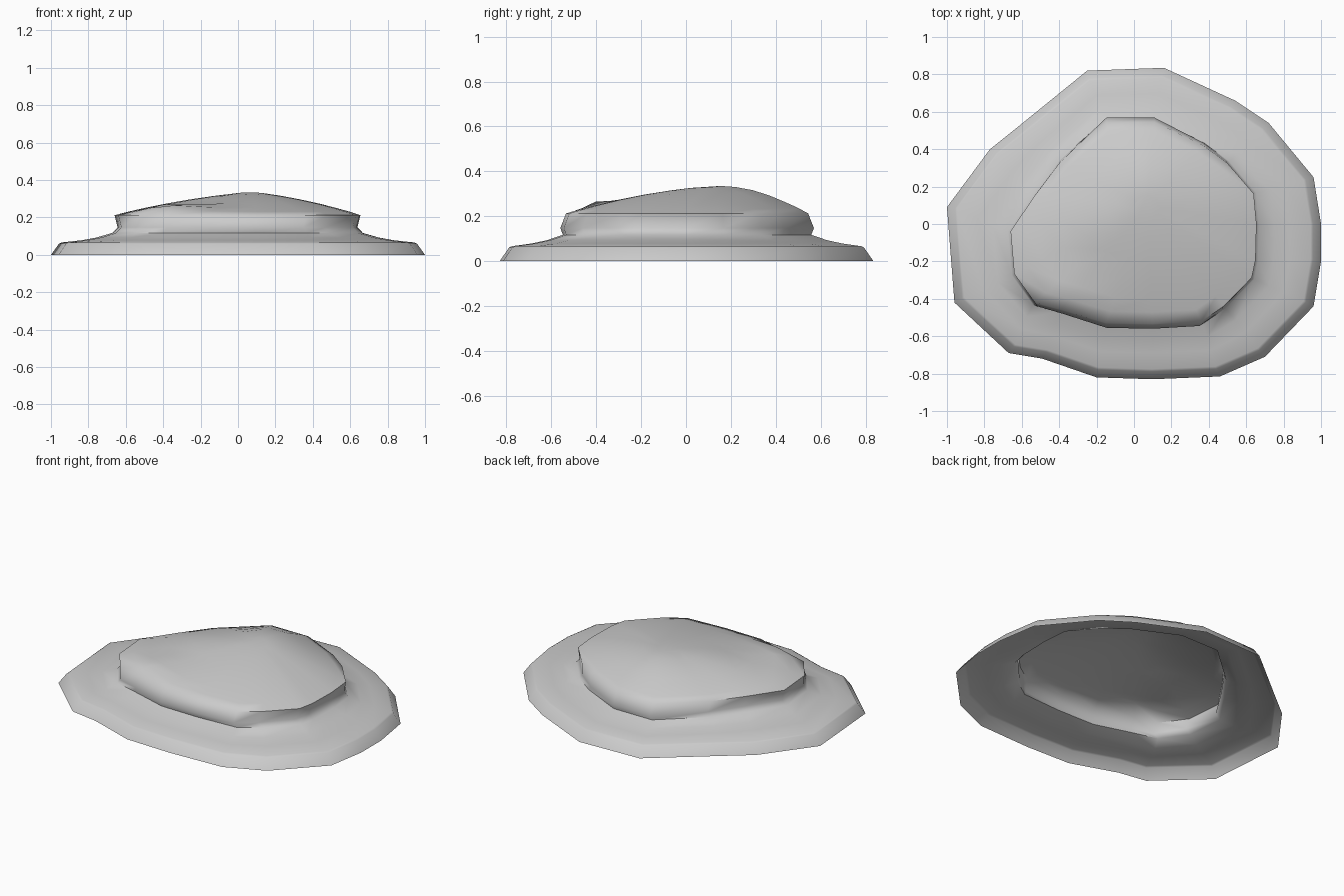
import bpy, bmesh, math
from mathutils import Vector

if "Cube" in bpy.data.objects:
    bpy.data.objects.remove(bpy.data.objects["Cube"])

# Matching outlines of the brim edge and the dome wall (clockwise from the back)
OUTER = [(.16, .835), (.54, .66), (.72, .54), (.96, .25), (1, 0), (1, -.2), (.96, -.44),
         (.70, -.71), (.46, -.815), (.1, -.83), (-.20, -.82), (-.49, -.72), (-.67, -.69),
         (-.96, -.42), (-1, .09), (-.77, .40), (-.62, .52), (-.25, .82)]
INNER = [(.11, .57), (.37, .44), (.50, .34), (.64, .17), (.655, 0), (.65, -.2), (.63, -.30),
         (.48, -.46), (.36, -.545), (.1, -.56), (-.15, -.555), (-.39, -.48), (-.53, -.44),
         (-.64, -.28), (-.66, -.04), (-.53, .16), (-.40, .34), (-.15, .57)]
N = len(OUTER)
PEAK = Vector((.07, .1))


def scaled(points, sx, sy):
    return [Vector((x * sx, y * sy)) for x, y in points]


def bump(p, x, y, width, height):
    return height * math.exp(-((p.x - x) ** 2 + (p.y - y) ** 2) / (2 * width ** 2))


def crown_height(p, s):
    # Dome profile with a lump at the front left, a groove behind it and a full back
    return (.213 + .115 * (1 - s ** 1.6) + bump(p, -.36, -.41, .11, .035)
            - bump(p, -.28, -.22, .08, .015) + bump(p, .05, .3, .13, .02))


bm = bmesh.new()


def add_ring(points, heights):
    return [bm.verts.new((p.x, p.y, z)) for p, z in zip(points, heights)]


def bridge(a, b):
    for i in range(N):
        j = (i + 1) % N
        bm.faces.new((a[j], a[i], b[i], b[j]))


# Brim, then neck
outer = scaled(OUTER, 1, 1)
neck = scaled(INNER, 1.02, .98)
levels = [(outer, 0), (scaled(OUTER, .957, .95), .06), (scaled(OUTER, .945, .935), .066)]
for t, z in ((.5, .078), (.75, .093)):
    levels.append(([o.lerp(n, t) for o, n in zip(outer, neck)], z))
levels += [(neck, .117), (scaled(INNER, .975, 1), .147)]
rings = [add_ring(p, [z] * N) for p, z in levels]

# Crown
rim = scaled(INNER, 1, .955)
rings.append(add_ring(rim, [.212] * N))
for s in (.9, .78, .62, .45, .27, .12):
    pts = [PEAK.lerp(p, s) for p in rim]
    rings.append(add_ring(pts, [crown_height(p, s) for p in pts]))
for a, b in zip(rings, rings[1:]):
    bridge(a, b)
bm.faces.new(list(reversed(rings[-1])))
bmesh.ops.recalc_face_normals(bm, faces=bm.faces)
top = max(bm.faces, key=lambda f: f.calc_center_median().z)
if top.normal.z < 0:
    bmesh.ops.reverse_faces(bm, faces=bm.faces)

mesh = bpy.data.meshes.new("brimmed_dome")
bm.to_mesh(mesh)
bm.free()
dome = bpy.data.objects.new("brimmed_dome", mesh)
bpy.context.collection.objects.link(dome)
bpy.context.view_layer.objects.active = dome
dome.select_set(True)
bpy.ops.object.shade_smooth_by_angle(angle=math.radians(60))
